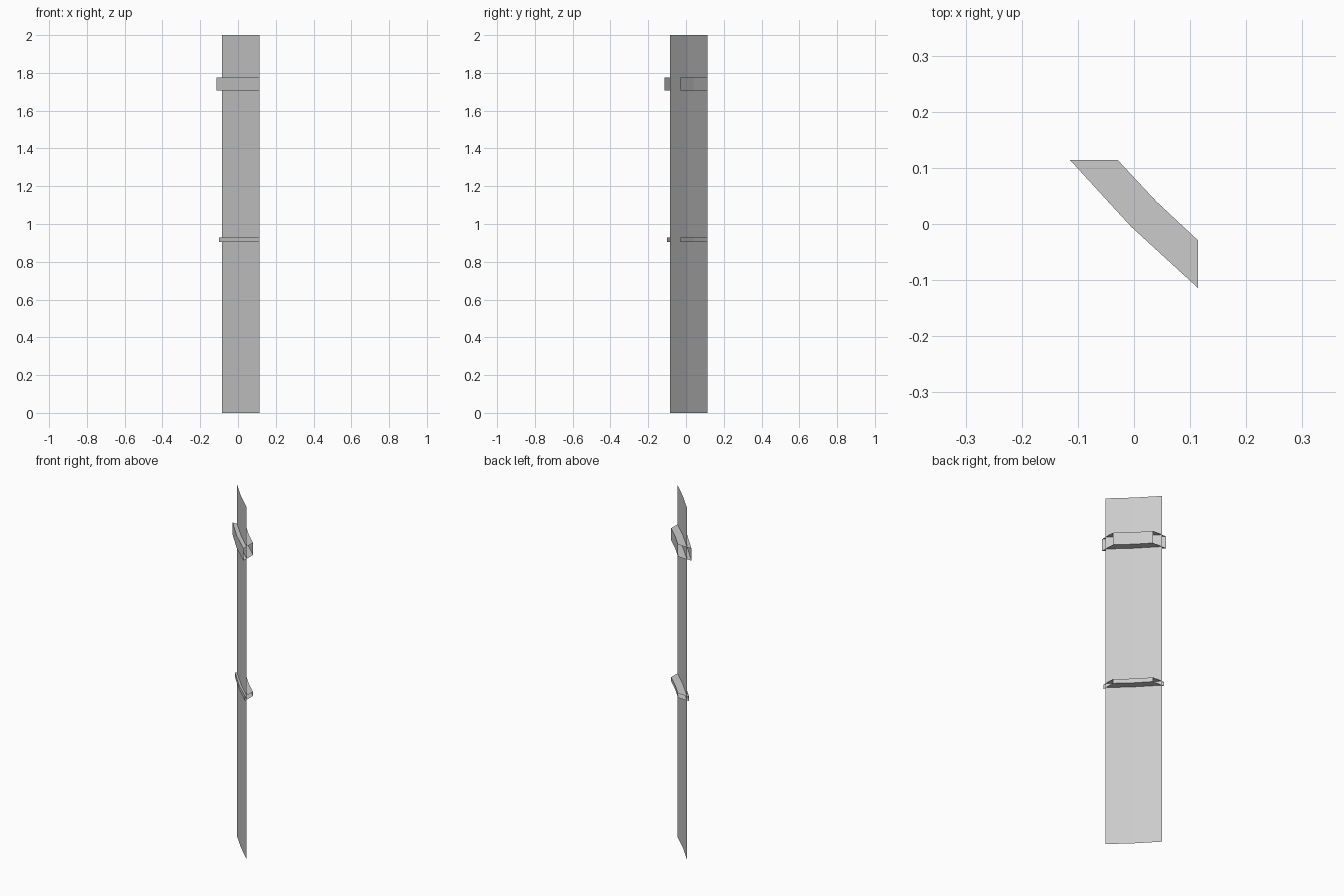
import bpy, bmesh

if "Cube" in bpy.data.objects:
    bpy.data.objects.remove(bpy.data.objects["Cube"])

E = 0.114  # outer limit where every strip is cut off on x and y


def strip(bm, end, mid, z0, z1):
    """Slightly bent vertical sheet, mirror-symmetric about the x = y diagonal."""
    path = [(-end, E), (mid, mid), (E, -end)]
    low = [bm.verts.new((x, y, z0)) for x, y in path]
    high = [bm.verts.new((x, y, z1)) for x, y in path]
    return low, high


def finish(bm, name):
    mesh = bpy.data.meshes.new(name)
    bm.to_mesh(mesh)
    bm.free()
    obj = bpy.data.objects.new(name, mesh)
    bpy.context.collection.objects.link(obj)


# Tall thin bent panel
bm = bmesh.new()
lo, hi = strip(bm, 0.086, 0.011, 0, 2)
for i in range(2):
    bm.faces.new((lo[i], lo[i + 1], hi[i + 1], hi[i]))
finish(bm, "panel")


# Bands wrapped round the panel: front, back, top and bottom, open at both ends
def band(name, end, mid, z0, z1):
    bm = bmesh.new()
    fl, fh = strip(bm, end, mid, z0, z1)
    bl, bh = strip(bm, 0.029, 0.04, z0, z1)
    ring = [fl, bl, bh, fh]
    for k in range(4):
        a, b = ring[k], ring[(k + 1) % 4]
        for i in range(2):
            bm.faces.new((a[i], b[i], b[i + 1], a[i + 1]))
    bmesh.ops.recalc_face_normals(bm, faces=bm.faces)
    finish(bm, name)


band("upper_band", E, -0.005, 1.707, 1.776)
band("lower_band", 0.1, 0.003, 0.905, 0.929)
